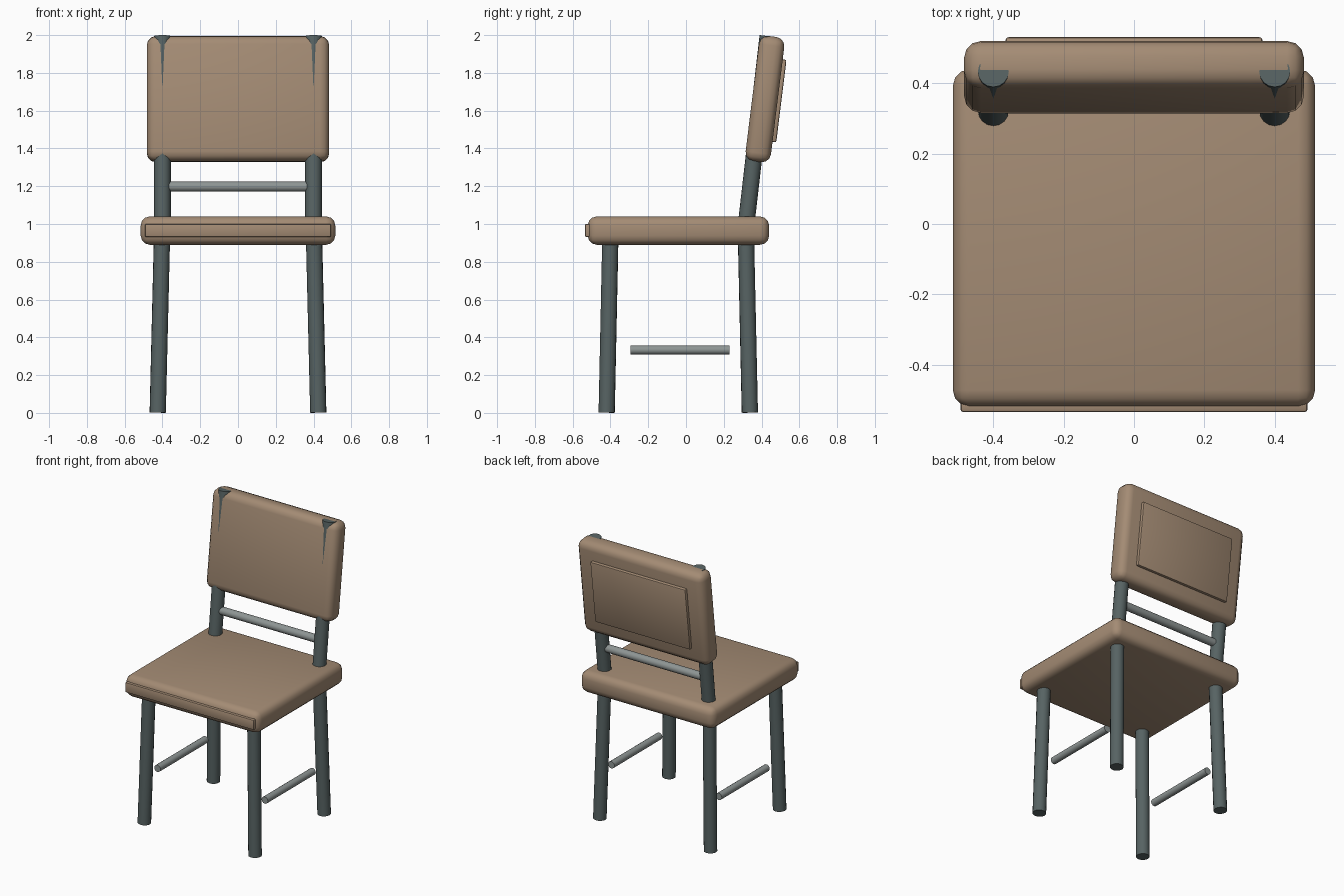
import bpy, math
from mathutils import Vector, Matrix

if "Cube" in bpy.data.objects:
    bpy.data.objects.remove(bpy.data.objects["Cube"])


def material(name, rgb):
    m = bpy.data.materials.new(name)
    m.diffuse_color = (*rgb, 1)
    m.use_nodes = True
    m.node_tree.nodes["Principled BSDF"].inputs["Base Color"].default_value = m.diffuse_color
    return m


TAN = material("tan upholstery", (0.37, 0.26, 0.175))
STEEL = material("dark steel", (0.095, 0.125, 0.125))
GREY = material("light grey metal", (0.27, 0.30, 0.295))
LEAN = math.atan(0.124)          # backrest tilt
SLOPE = 0.115                    # rear post lean, y per unit of z


def finish(ob, name, mat):
    ob.name = name
    ob.data.materials.append(mat)
    bpy.ops.object.shade_smooth_by_angle(angle=math.radians(40))
    return ob


def rounded_box(name, centre, size, bevel, segments, tilt=0.0):
    bpy.ops.mesh.primitive_cube_add(size=1)
    ob = bpy.context.object
    ob.data.transform(Matrix.Diagonal((*size, 1)))
    ob.location = centre
    ob.rotation_euler.x = -tilt
    mod = ob.modifiers.new("rounding", 'BEVEL')
    mod.width, mod.segments = bevel, segments
    bpy.ops.object.modifier_apply(modifier=mod.name)
    return finish(ob, name, TAN)


def tube(name, a, b, radius, mat, sides=16):
    a, b = Vector(a), Vector(b)
    bpy.ops.mesh.primitive_cylinder_add(vertices=sides, radius=radius,
                                        depth=(b - a).length, location=(a + b) / 2)
    ob = bpy.context.object
    ob.rotation_euler = (b - a).to_track_quat('Z', 'Y').to_euler()
    return finish(ob, name, mat)


def post_y(z):
    return 0.39 + SLOPE * (z - 1.62)


# Seat cushion and front trim strip
rounded_box("seat", (0, -0.04, 0.965), (1.03, 0.96, 0.15), 0.048, 3)
rounded_box("seat_front_trim", (0, -0.515, 0.966), (0.986, 0.04, 0.07), 0.008, 2)

# Leaning backrest with a raised rear panel
centre = Vector((0, 0.418, 1.661))
rounded_box("backrest", centre, (0.966, 0.135, 0.668), 0.048, 3, LEAN)
out = Vector((0, math.cos(LEAN), -math.sin(LEAN)))
rounded_box("backrest_rear_panel", centre + out * 0.0725, (0.73, 0.03, 0.44), 0.008, 2, LEAN)

# Splayed legs, backrest posts and side stretchers
for side, s in (("left", -1), ("right", 1)):
    tube(f"front_leg_{side}", (s * 0.425, -0.42, 0.002), (s * 0.402, -0.40, 0.95), 0.043, STEEL)
    tube(f"rear_leg_{side}", (s * 0.425, 0.338, 0.002), (s * 0.402, 0.317, 0.95), 0.043, STEEL)
    tube(f"back_post_{side}", (s * 0.4, post_y(0.95), 0.95), (s * 0.4, post_y(1.995), 1.995), 0.044, STEEL)
    tube(f"side_stretcher_{side}", (s * 0.412, -0.295, 0.333), (s * 0.412, 0.23, 0.333), 0.024, GREY)

# Rail between the posts
tube("back_rail", (-0.38, post_y(1.198), 1.198), (0.38, post_y(1.198), 1.198), 0.027, GREY)
